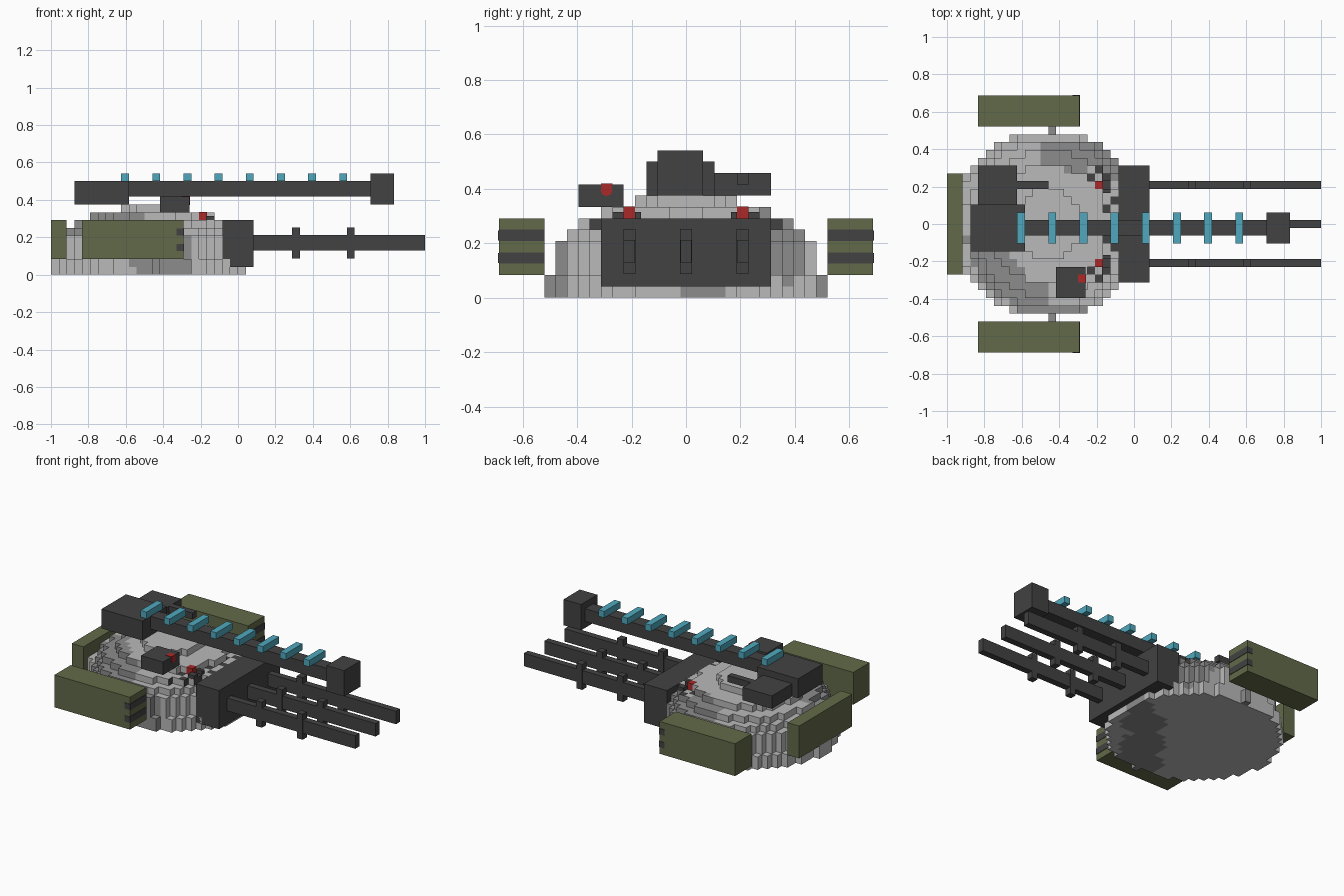
import bpy, bmesh, math
from mathutils import Vector

cube = bpy.data.objects.get("Cube")
if cube:
    bpy.data.objects.remove(cube, do_unlink=True)

V = 1 / 24            # grid unit of the blocky style
CX = -0.479           # hull centre along x


def linear(c):
    return c / 12.92 if c <= 0.04045 else ((c + 0.055) / 1.055) ** 2.4


def material(name, hexcode):
    rgb = [linear(int(hexcode[i:i + 2], 16) / 255) for i in (0, 2, 4)] + [1]
    m = bpy.data.materials.new(name)
    m.diffuse_color = rgb
    m.use_nodes = True
    bsdf = m.node_tree.nodes["Principled BSDF"]
    bsdf.inputs["Base Color"].default_value = rgb
    bsdf.inputs["Roughness"].default_value = 0.8
    return m


LIGHT = material("light grey", "BABABA")
MID = material("mid grey", "8C8C8C")
DARK = material("charcoal", "424242")
OLIVE = material("olive", "626A49")
TEAL = material("teal", "50A9BD")
RED = material("red", "AA2A2A")


def finish(bm, name, mats):
    me = bpy.data.meshes.new(name)
    bm.to_mesh(me)
    bm.free()
    ob = bpy.data.objects.new(name, me)
    bpy.context.collection.objects.link(ob)
    for m in mats:
        me.materials.append(m)
    return ob


def box(name, x, y, z, mat):
    """Box from (min, max) ranges on each axis."""
    bm = bmesh.new()
    bmesh.ops.create_cube(bm, size=1)
    for v in bm.verts:
        v.co = [(r[0] + r[1]) / 2 + c * (r[1] - r[0]) for c, r in zip(v.co, (x, y, z))]
    return finish(bm, name, [mat])


# Stepped dome hull: one ellipse of blocks per level
cells = set()
for k, ry in enumerate([11.9, 11.9, 11.6, 11.6, 11.6, 10.6, 9.6, 7.6, 4.3]):
    rx = ry + (0.7 if k < 2 else 0.1)
    for i in range(-12, 13):
        for j in range(-12, 13):
            if ((i - 0.5) / rx) ** 2 + (j / ry) ** 2 <= 1:
                cells.add((i, j, k))
for k in (0, 1):
    cells |= {(1, 12, k), (1, -12, k)}

# Weathered patches as (x, y, z, radius)
PATCHES = [(-.40, -.45, .08, .17), (-.28, -.25, 0, .14), (-.12, -.06, 0, .14), (.02, .07, 0, .09),
           (-.80, -.14, .28, .12), (-.70, -.28, .26, .14), (-.57, -.38, .24, .12),
           (-.45, .38, .28, .07), (-.32, .34, .25, .11), (-.15, .34, .18, .13)]


def hull_colour(c, n, i, j, k):
    if k == 6 and c.x > -0.26:
        if n[0] == 1 or (n[2] == 1 and (i + 2 * abs(j)) % 3 == 0):
            return 2
    if abs(j) == 12:
        return 1
    return int(any((c - Vector(p[:3])).length < p[3] for p in PATCHES))


bm = bmesh.new()
for (i, j, k) in sorted(cells):
    centre = Vector((CX + i * V, j * V, (k + 0.5) * V))
    for axis in range(3):
        for s in (-1, 1):
            n = [0, 0, 0]
            n[axis] = s
            if (i + n[0], j + n[1], k + n[2]) in cells:
                continue
            nv = Vector(n)
            u = Vector([1.0 if a == (axis + 1) % 3 else 0.0 for a in range(3)])
            w = nv.cross(u)
            fc = centre + nv * V / 2
            f = bm.faces.new([bm.verts.new(fc + (u * a + w * b) * V / 2)
                              for a, b in ((-1, -1), (1, -1), (1, 1), (-1, 1))])
            f.material_index = hull_colour(fc, n, i, j, k)
bmesh.ops.remove_doubles(bm, verts=bm.verts[:], dist=0.001)
finish(bm, "hull", [LIGHT, MID, DARK])

# Rear armour plate
box("rear_armour", (-1, -.917), (-.271, .271), (.083, .292), OLIVE)

# Side pods with dark slots, and front lamps
for side, s in (("right", -1), ("left", 1)):
    def span(a, b):
        return tuple(sorted((s * a, s * b)))
    box(side + "_pod", (-.833, -.292), span(.521, .688), (.083, .292), OLIVE)
    for n, z in enumerate((.125, .208)):
        box(f"{side}_pod_slot_{n}", (-.295, -.289), span(.521, .688), (z, z + .042), DARK)
        box(f"{side}_pod_slot_end_{n}", (-.329, -.289), span(.684, .691), (z + .002, z + .04), DARK)
    box(side + "_lamp", (-.208, -.167), span(.188, .229), (.28, .335), RED)
    box(side + "_lamp_socket", (-.20, -.125), span(.165, .188), (.27, .315), DARK)
    box(side + "_lamp_base", (-.17, -.125), span(.229, .27), (.27, .315), DARK)

# Front gun block with three banded barrels
box("gun_block", (-.083, .083), (-.3125, .3125), (.042, .292), DARK)
for name, y in (("right", -.208), ("middle", 0), ("left", .208)):
    yr = (y - .021, y + .021)
    box(name + "_barrel", (.08, 1), yr, (.129, .2125), DARK)
    for n, x in enumerate((.29, .582)):
        box(f"{name}_barrel_band_{n}", (x, x + .042), (yr[0] - .001, yr[1] + .001), (.087, .252), DARK)

# Long cannon on the roof
box("cannon_breech", (-.875, -.583), (-.146, .104), (.375, .5), DARK)
box("cannon_barrel", (-.59, .71), (-.0625, .021), (.417, .5), DARK)
box("cannon_muzzle", (.708, .833), (-.104, .0625), (.375, .542), DARK)
for n in range(8):
    x = -.625 + n / 6
    box(f"cannon_coil_{n}", (x, x + .042), (-.104, .0625), (.5, .542), TEAL)

# Secondary gun beside the breech
box("side_gun_body", (-.833, -.625), (.104, .3125), (.375, .458), DARK)
box("side_gun_barrel", (-.63, -.458), (.188, .229), (.417, .458), DARK)

# Small sensor turret with a red eye
box("sensor_turret", (-.417, -.26), (-.396, -.229), (.333, .417), DARK)
box("sensor_eye_top", (-.3, -.257), (-.3125, -.271), (.412, .420), RED)
bm = bmesh.new()
bmesh.ops.create_cone(bm, cap_ends=True, segments=8, radius1=.0225, radius2=.0225, depth=.006)
eye = finish(bm, "sensor_eye_front", [RED])
eye.rotation_euler = (0, math.pi / 2, math.pi)
eye.location = (-.259, -.292, .396)
